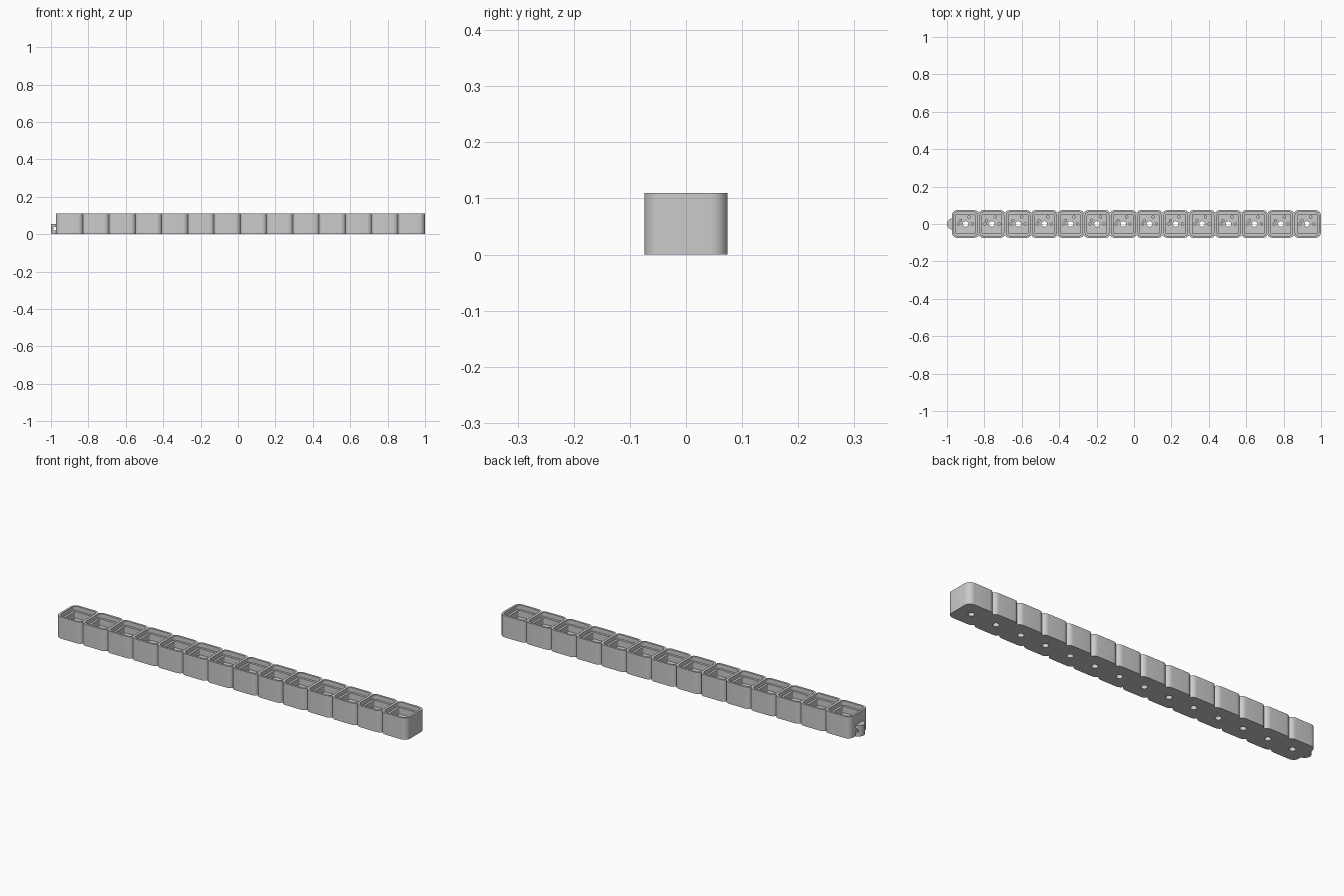
import bpy, bmesh
from math import sin, cos, pi, acos

if "Cube" in bpy.data.objects:
    bpy.data.objects.remove(bpy.data.objects["Cube"])

N, PITCH, X0 = 14, 0.1404, -0.900   # cells in the strip
H, R, TOP = 0.0742, 0.030, 0.11     # half size, corner radius, height
centres = [X0 + i * PITCH for i in range(N)]


def arc(cx, cy, r, a0, a1, n=8):
    return [(cx + r * cos(a0 + (a1 - a0) * k / n),
             cy + r * sin(a0 + (a1 - a0) * k / n)) for k in range(n + 1)]


def rounded_square(cx, h, r):
    pts = []
    for k, (sx, sy) in enumerate([(1, 1), (-1, 1), (-1, -1), (1, -1)]):
        pts += arc(cx + sx * (h - r), sy * (h - r), r, k * pi / 2, (k + 1) * pi / 2)
    return pts


def circle(cx, cy, r, n=24):
    return arc(cx, cy, r, 0, 2 * pi, n)[:-1]


def prisms(name, outlines, z0, z1):
    bm = bmesh.new()
    for pts in outlines:
        low = [bm.verts.new((x, y, z0)) for x, y in pts]
        high = [bm.verts.new((x, y, z1)) for x, y in pts]
        bm.faces.new(low[::-1])
        bm.faces.new(high)
        for i in range(len(pts)):
            j = (i + 1) % len(pts)
            bm.faces.new((low[i], low[j], high[j], high[i]))
    me = bpy.data.meshes.new(name)
    bm.to_mesh(me)
    bm.free()
    ob = bpy.data.objects.new(name, me)
    bpy.context.collection.objects.link(ob)
    return ob


def cut(target, cutter):
    mod = target.modifiers.new("cut", 'BOOLEAN')
    mod.operation, mod.solver, mod.object = 'DIFFERENCE', 'EXACT', cutter
    bpy.context.view_layer.objects.active = target
    bpy.ops.object.modifier_apply(modifier=mod.name)
    bpy.data.objects.remove(cutter)


# scalloped strip outline: neighbouring rounded squares meet at a shallow notch
notch = acos((PITCH / 2 - (H - R)) / R)
back = []
for i, c in enumerate(centres[::-1]):
    back += arc(c + H - R, H - R, R, 0 if i == 0 else notch, pi / 2)
    left = arc(c - H + R, H - R, R, pi / 2, pi if i == N - 1 else pi - notch)
    back += left if i == N - 1 else left[:-1]
outline = back + [(x, -y) for x, y in back[::-1]]
body = prisms("tray_strip", [outline], 0, TOP)

# stepped pockets
cut(body, prisms("recess", [rounded_square(c, 0.0635, 0.020) for c in centres], 0.088, 0.2))
cut(body, prisms("pocket", [rounded_square(c, 0.0520, 0.006) for c in centres], 0.055, 0.1))

# centre hole right through, blind peg and pin holes in each floor
cut(body, prisms("centre_holes", [circle(c, 0, 0.0150) for c in centres], -0.1, 0.07))
small = []
for c in centres:
    small += [circle(c + s * 0.0374, 0, 0.0068, 16) for s in (-1, 1)]
    small += [circle(c - 0.028, 0.0187, 0.0068, 16), circle(c + 0.0187, 0.0374, 0.0068, 16)]
cut(body, prisms("small_holes", small, 0.025, 0.07))

# rounded cord loop on the left end
end = X0 - H
loop = prisms("cord_loop", [arc(end + 0.004, 0, 0.030, pi / 2, 3 * pi / 2, 20)], 0, 0.055)
bpy.ops.mesh.primitive_cylinder_add(vertices=24, radius=0.010, depth=0.2,
                                    location=(end - 0.004, 0, 0.029), rotation=(pi / 2, 0, 0))
cut(loop, bpy.context.object)

# smooth curves, crisp edges
for ob in (body, loop):
    bpy.ops.object.select_all(action='DESELECT')
    ob.select_set(True)
    bpy.context.view_layer.objects.active = ob
    bpy.ops.object.shade_smooth_by_angle(angle=0.5)
